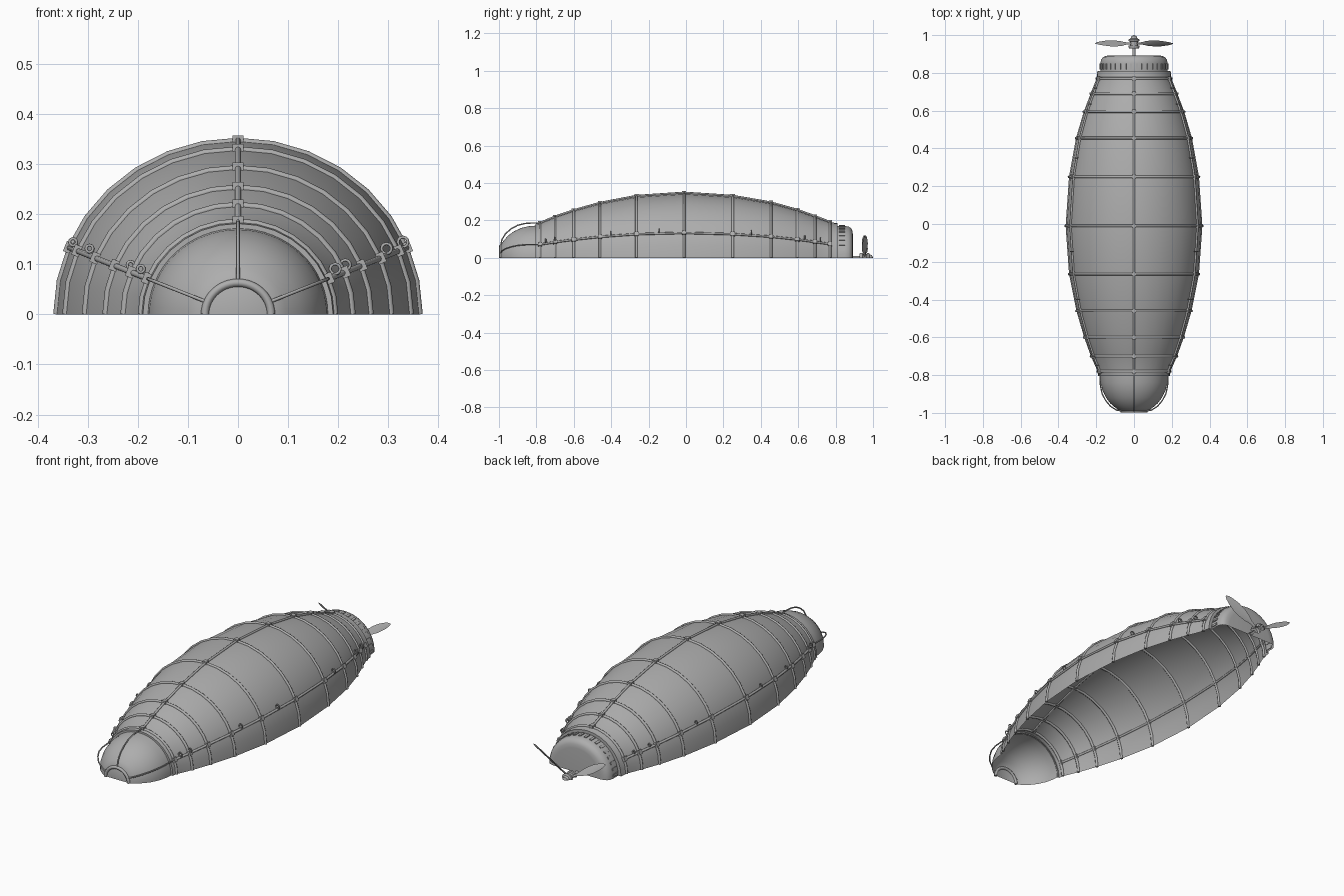
import bpy, bmesh, math
from mathutils import Vector, Matrix

if "Cube" in bpy.data.objects:
    bpy.data.objects.remove(bpy.data.objects["Cube"], do_unlink=True)

FLAT = 0.955      # height of the section relative to its half width
SEGS = 16         # sides of each half ring
RIB_ANGLES = [math.radians(a) for a in (22.5, 90, 157.5)]

grey = bpy.data.materials.new("hull_grey")
grey.use_nodes = True
grey.diffuse_color = (0.42, 0.42, 0.42, 1)
grey.node_tree.nodes["Principled BSDF"].inputs["Base Color"].default_value = (0.42, 0.42, 0.42, 1)


def polar(r, a, y):
    return Vector((r * math.cos(a), y, r * math.sin(a) * FLAT))


def finish(name, mesh, angle=35):
    ob = bpy.data.objects.new(name, mesh)
    bpy.context.collection.objects.link(ob)
    mesh.materials.clear()
    mesh.materials.append(grey)
    bpy.ops.object.select_all(action="DESELECT")
    ob.select_set(True)
    bpy.context.view_layer.objects.active = ob
    bpy.ops.object.shade_smooth_by_angle(angle=math.radians(angle))
    return ob


def from_bmesh(name, bm, angle=35):
    mesh = bpy.data.meshes.new(name)
    bm.to_mesh(mesh)
    bm.free()
    return finish(name, mesh, angle)


def half_revolve(name, profile, segs=SEGS, angle=35):
    """Half shell turned about the y axis from (y, radius) pairs."""
    bm = bmesh.new()
    rows = [[bm.verts.new(polar(r, math.pi * i / segs, y)) for i in range(segs + 1)]
            for y, r in profile]
    for a, b in zip(rows, rows[1:]):
        for i in range(segs):
            bm.faces.new((a[i], b[i], b[i + 1], a[i + 1]))
    bmesh.ops.remove_doubles(bm, verts=bm.verts, dist=1e-5)
    return from_bmesh(name, bm, angle)


def tubes(name, paths, radius):
    """Round bars along (points, closed) paths, joined as one mesh."""
    cu = bpy.data.curves.new(name, "CURVE")
    cu.dimensions = "3D"
    cu.bevel_depth = radius
    cu.bevel_resolution = 2
    cu.use_fill_caps = True
    for pts, closed in paths:
        sp = cu.splines.new("POLY")
        sp.points.add(len(pts) - 1)
        sp.use_cyclic_u = closed
        for p, q in zip(sp.points, pts):
            p.co = (*q, 1)
    tmp = bpy.data.objects.new("tmp", cu)
    bpy.context.collection.objects.link(tmp)
    dg = bpy.context.evaluated_depsgraph_get()
    mesh = bpy.data.meshes.new_from_object(tmp.evaluated_get(dg))
    bpy.data.objects.remove(tmp, do_unlink=True)
    return finish(name, mesh, 50)


def arc(r, y, segs=SEGS):
    return [polar(r, math.pi * i / segs, y) for i in range(segs + 1)]


# Hull stations: y position and half width at each ring
stations = [(-0.78, 0.193), (-0.70, 0.228), (-0.60, 0.264), (-0.46, 0.305),
            (-0.265, 0.344), (-0.01, 0.362), (0.25, 0.344), (0.455, 0.307),
            (0.595, 0.266), (0.69, 0.230), (0.77, 0.198)]


def hull_radius(y):
    for (y0, r0), (y1, r1) in zip(stations, stations[1:]):
        if y0 <= y <= y1:
            return r0 + (r1 - r0) * (y - y0) / (y1 - y0)


# Hull shell with stepped end lips
half_revolve("hull", [(-0.805, 0.178), (-0.805, 0.19)] + stations + [(0.81, 0.194), (0.81, 0.176)])

# Hoops and lengthwise ribs
tubes("hull_hoops", [(arc(r, y), False) for y, r in stations], 0.007)
tubes("hull_ribs", [([polar(r + 0.002, a, y) for y, r in stations], False) for a in RIB_ANGLES], 0.006)

# Clamps where ribs cross hoops
bm = bmesh.new()
for y, r in stations:
    for a in RIB_ANGLES:
        mat = Matrix.Translation(polar(r + 0.004, a, y)) @ Matrix.Rotation(-a, 4, "Y")
        bmesh.ops.create_cube(bm, size=1, matrix=mat @ Matrix.Diagonal((0.016, 0.022, 0.022, 1)))
from_bmesh("rib_clamps", bm)

# Mooring eyelets along the side ribs
eyelets = []
for side in (0, 2):
    size = 0.010 if side == 0 else 0.007
    for y in (-0.75, -0.70, -0.40, -0.145, 0.35, 0.635, 0.72):
        c = polar(hull_radius(y) + 0.004, RIB_ANGLES[side], y) + Vector((0, 0, 0.014))
        eyelets.append(([c + Vector((math.cos(t) * size, 0, math.sin(t) * size))
                         for t in [math.tau * k / 12 for k in range(12)]], True))
tubes("eyelets", eyelets, 0.003)

# Nose dome with a blunt closed tip and rim
half_revolve("nose", [(-0.99, 0.0), (-0.99, 0.072), (-0.975, 0.096), (-0.95, 0.125), (-0.92, 0.148),
                      (-0.88, 0.167), (-0.84, 0.177), (-0.80, 0.180)], 32)
tubes("nose_rim", [(arc(0.066, -0.991, 24), False)], 0.008)

# Stand-off wires from rim to first hoop
wire = [(-0.99, 0.07), (-0.985, 0.10), (-0.965, 0.135), (-0.935, 0.162), (-0.90, 0.182),
        (-0.86, 0.192), (-0.82, 0.195), (-0.78, 0.195)]
tubes("nose_wires", [([polar(r, a, y) for y, r in wire], False) for a in RIB_ANGLES], 0.0035)

# Tail cowl
half_revolve("tail_cowl", [(0.81, 0.178), (0.852, 0.178), (0.87, 0.174), (0.883, 0.165),
                           (0.89, 0.150), (0.892, 0.13), (0.892, 0.0)], 32)

# Slotted vents round the cowl
bm = bmesh.new()
for i in range(18):
    a = math.pi * (i + 0.5) / 18
    mat = Matrix.Translation(polar(0.178, a, 0.834)) @ Matrix.Rotation(-a, 4, "Y")
    bmesh.ops.create_cube(bm, size=1, matrix=mat @ Matrix.Diagonal((0.008, 0.034, 0.012, 1)))
from_bmesh("cowl_vents", bm)

# Propeller shaft and hub
half_revolve("propeller_hub", [(0.89, 0.009), (0.928, 0.009), (0.928, 0.024), (0.936, 0.028),
                               (0.944, 0.028), (0.946, 0.02), (0.966, 0.02), (0.968, 0.028),
                               (0.978, 0.028), (0.982, 0.018), (0.994, 0.014), (1.0, 0.0)], 12)

# Propeller blades: twisted leaves (radius, chord)
leaf = [(0.015, 0.012), (0.05, 0.016), (0.08, 0.034), (0.12, 0.046), (0.16, 0.046),
        (0.20, 0.034), (0.225, 0.020), (0.238, 0.004)]
bm = bmesh.new()
for deg in (30, 150):
    a = math.radians(deg)
    out = Vector((math.cos(a), 0, math.sin(a)))
    across = Vector((-math.sin(a), 0, math.cos(a)))
    rows = []
    for r, chord in leaf:
        pitch = math.radians(58 - 110 * r)
        flat = across * math.cos(pitch) + Vector((0, math.sin(pitch), 0))
        thick = out.cross(flat) * min(0.004, chord / 3)
        base = out * r + Vector((0, 0.956, 0))
        rows.append([bm.verts.new(base + v) for v in
                     (flat * chord / 2, thick, -flat * chord / 2, -thick)])
    for p, q in zip(rows, rows[1:]):
        for i in range(4):
            j = (i + 1) % 4
            bm.faces.new((p[i], p[j], q[j], q[i]))
    bm.faces.new(rows[0])
    bm.faces.new(rows[-1])
bmesh.ops.recalc_face_normals(bm, faces=bm.faces)
from_bmesh("propeller_blades", bm, 60)
